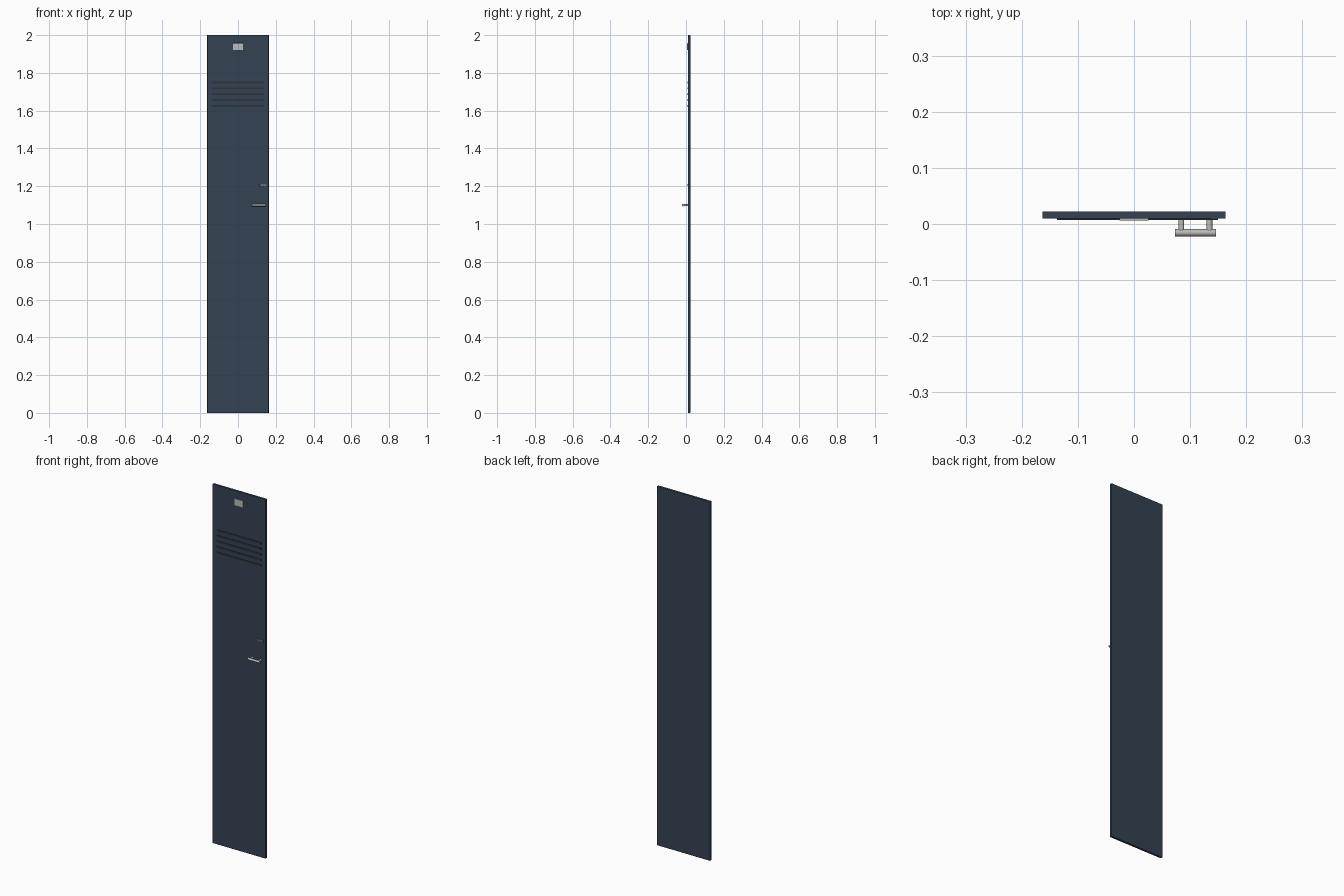
import bpy
import math

if "Cube" in bpy.data.objects:
    bpy.data.objects.remove(bpy.data.objects["Cube"])


def material(name, rgb):
    m = bpy.data.materials.new(name)
    m.diffuse_color = (*rgb, 1.0)
    m.use_nodes = True
    m.node_tree.nodes["Principled BSDF"].inputs["Base Color"].default_value = m.diffuse_color
    return m


navy = material("navy paint", (0.034, 0.054, 0.086))
vent_dark = material("dark vent", (0.028, 0.035, 0.045))
silver = material("brushed silver", (0.50, 0.50, 0.48))
lock_grey = material("lock grey", (0.14, 0.15, 0.17))


def box(name, mat, x, y, z, bevel=0.0):
    """Box from (min, max) ranges on each axis."""
    bpy.ops.mesh.primitive_cube_add(
        size=1, location=[(a + b) / 2 for a, b in (x, y, z)])
    o = bpy.context.object
    o.name = name
    o.scale = [b - a for a, b in (x, y, z)]
    bpy.ops.object.transform_apply(location=False, rotation=False, scale=True)
    o.data.materials.append(mat)
    if bevel:
        mod = o.modifiers.new("soft edge", 'BEVEL')
        mod.width = bevel
        mod.segments = 2
    return o


def rod(name, mat, radius, length, location, rotation):
    bpy.ops.mesh.primitive_cylinder_add(
        vertices=24, radius=radius, depth=length,
        location=location, rotation=rotation)
    o = bpy.context.object
    o.name = name
    o.data.materials.append(mat)
    bpy.ops.object.shade_smooth_by_angle(angle=math.radians(40))
    return o


FACE = 0.0095  # y of the door's front face

# Door panel
box("door_panel", navy, (-0.163, 0.163), (FACE, 0.0225), (0, 2), 0.001)

# Vent slats
for i in range(5):
    z = 1.625 + i * 0.0312
    box(f"vent_slat_{i + 1}", vent_dark, (-0.137, 0.137),
        (0.0075, FACE + 0.001), (z - 0.005, z + 0.005))

# Label plate
box("label_plate", silver, (-0.026, 0.026), (0.0065, FACE + 0.001),
    (1.92, 1.957), 0.0006)

# Lock plate
box("lock_plate", lock_grey, (0.115, 0.150), (0.0075, FACE + 0.001),
    (1.201, 1.213), 0.0006)

# Handle bar on two posts
rod("handle_bar", silver, 0.0065, 0.073, (0.1095, -0.0155, 1.10),
    (0, math.pi / 2, 0))
for i, x in enumerate((0.0845, 0.1345)):
    rod(f"handle_post_{i + 1}", silver, 0.005, 0.0265, (x, -0.0025, 1.10),
        (math.pi / 2, 0, 0))
